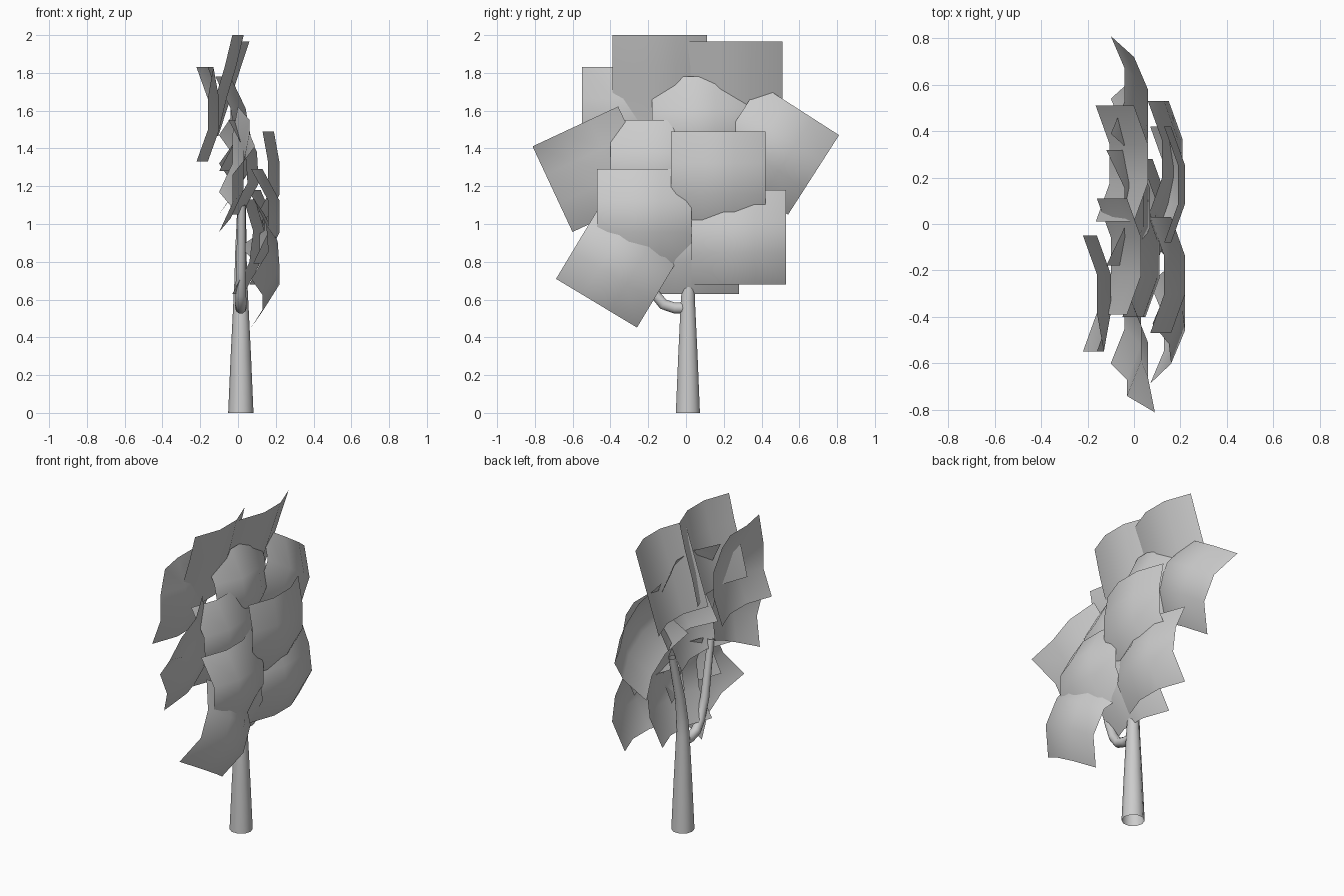
import bpy
from math import radians, sin, cos

if "Cube" in bpy.data.objects:
    bpy.data.objects.remove(bpy.data.objects["Cube"])

TL, TR, BL, BR = 0, 3, 12, 15


def card(name, y, z, rot, rows, bend=0.06, size=0.5, lift={}):
    """Square foliage sheet facing +x; rows = depth of each row, top to bottom."""
    a = radians(rot)
    verts = []
    for j in range(4):
        for i in range(4):
            u, v = (i / 3 - 0.5) * size, (0.5 - j / 3) * size
            x = rows[j] + (bend if i in (1, 2) else 0) + lift.get(j * 4 + i, 0)
            verts.append((x, y + u * cos(a) - v * sin(a), z + u * sin(a) + v * cos(a)))
    faces = [(j * 4 + i, j * 4 + 4 + i, j * 4 + 5 + i, j * 4 + 1 + i)
             for j in range(3) for i in range(3)]
    me = bpy.data.meshes.new(name)
    me.from_pydata(verts, [], faces)
    me.polygons.foreach_set("use_smooth", [True] * len(faces))
    bpy.context.collection.objects.link(bpy.data.objects.new(name, me))


def limb(name, pts):
    """Tapered tube through (x, y, z, radius) points."""
    cu = bpy.data.curves.new(name, 'CURVE')
    cu.dimensions = '3D'
    cu.bevel_depth = 1.0
    cu.bevel_resolution = 3
    sp = cu.splines.new('POLY')
    sp.points.add(len(pts) - 1)
    for p, (x, y, z, r) in zip(sp.points, pts):
        p.co = (x, y, z, 1)
        p.radius = r
    sp.use_smooth = True
    bpy.context.collection.objects.link(bpy.data.objects.new(name, cu))


# Trunk and side branch
limb("trunk", [(.015, .01, 0, .067), (.015, .01, .3, .054), (.015, .01, .6, .039),
               (.015, .015, .7, .034), (.015, .04, .85, .03), (.02, .11, 1.13, .022)])
limb("branch", [(.015, 0, .555, .03), (.015, -.06, .555, .03), (.015, -.12, .575, .03),
                (.015, -.165, .63, .028), (.015, -.21, .75, .026), (.02, -.28, 1.1, .02)])

# Front foliage
card("leaf_middle_right", .17, 1.24, 0, (.13, .16, .16, .07))
card("leaf_middle_left", -.22, 1.04, 0, (.07, .16, .16, .08))
card("leaf_low_right", .28, .93, 0, (.06, .13, .15, .06))
card("leaf_low_left", -.345, .795, -31, (.08, .15, .16, .07), lift={TR: -.07})

# Centre foliage
card("leaf_inner_left", -.15, 1.30, 0, (-.05, .04, .05, -.04))
card("leaf_inner_top", .07, 1.53, 0, (-.12, -.04, -.01, -.10), bend=.08)
card("leaf_far_right", .465, 1.395, -32.7, (-.10, 0, 0, -.10))
card("leaf_bottom", .03, .88, 0, (.03, .08, .06, -.03))

# Back foliage, leaning over the top
card("leaf_top_right", .26, 1.715, 0, (0, -.055, -.11, -.165))
card("leaf_top_left", -.14, 1.75, 0, (-.03, -.07, -.12, -.16))
card("leaf_upper_left", -.30, 1.58, 0, (-.22, -.16, -.16, -.22), lift={TL: .09})
card("leaf_far_left", -.48, 1.29, 25, (0, -.03, -.03, -.10), lift={TL: .09})
